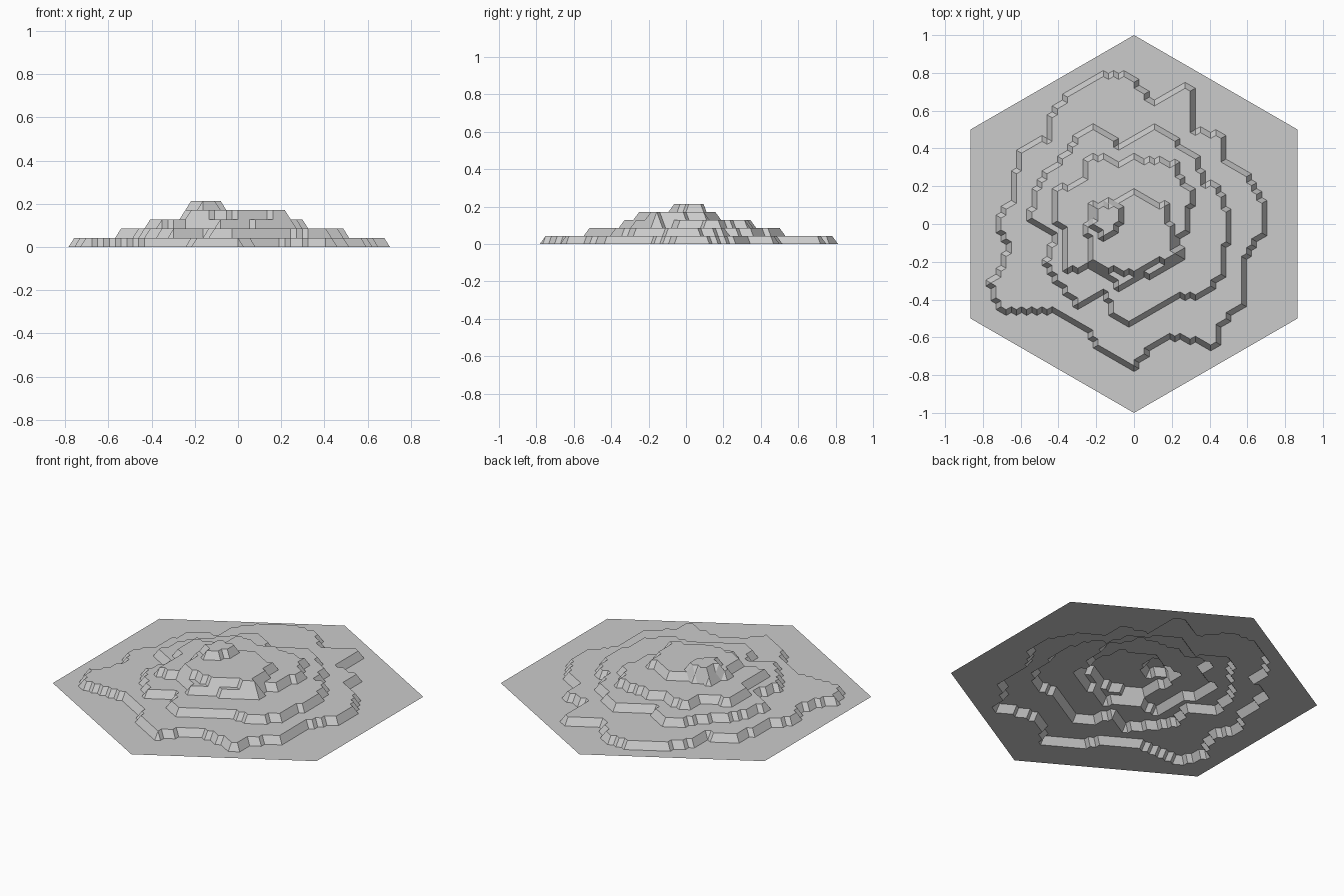
import bpy, bmesh

N = 32            # grid cells along each side of the hexagon
STEP = 0.0428     # height of one terrace
S3 = 3 ** 0.5 / 2

# Contour outlines, seen from above, one per terrace
foot = [(-.18, .79), (-.02, .79), (.10, .64), (.28, .75), (.31, .72), (.31, .50), (.46, .47),
        (.48, .34), (.58, .27), (.64, .21), (.70, .05), (.70, -.02), (.58, -.19), (.59, -.43),
        (.46, -.52), (.45, -.63), (.39, -.66), (.28, -.60), (.14, -.61), (.08, -.65), (0, -.77),
        (-.20, -.66), (-.23, -.58), (-.41, -.465), (-.70, -.455), (-.77, -.32), (-.72, -.28),
        (-.66, -.13), (-.74, 0), (-.64, .13), (-.62, .32), (-.58, .41), (-.46, .45),
        (-.42, .62), (-.31, .71)]
slope = [(-.22, .51), (-.08, .42), (0, .45), (.11, .53), (.22, .44), (.25, .38), (.34, .37),
         (.36, .22), (.45, .19), (.51, .03), (.51, -.10), (.48, -.13), (.47, -.28), (.33, -.39),
         (.25, -.38), (-.03, -.52), (-.11, -.49), (-.15, -.37), (-.30, -.43), (-.44, -.27),
         (-.47, -.20), (-.42, -.07), (-.56, .02), (-.51, .21), (-.34, .40), (-.30, .46)]
shoulder = [(-.27, .31), (-.23, .35), (-.15, .35), (-.07, .32), (0, .345), (.23, .32),
            (.25, .20), (.31, .18), (.27, -.05), (.21, -.10), (.25, -.13), (.25, -.20),
            (.10, -.26), (-.08, -.34), (-.15, -.27), (-.24, -.22), (-.36, -.26), (-.37, -.04),
            (-.42, .02), (-.42, .18), (-.27, .23)]
plateau = [(-.02, .18), (.11, .10), (.18, .10), (.20, -.08), (.22, -.16), (.06, -.24),
           (-.05, -.27), (-.22, -.21), (-.25, -.04), (-.23, .09), (-.13, .12), (-.06, .13)]
summit = [(-.21, .10), (-.12, .11), (-.055, .08), (-.09, -.02), (-.16, -.07), (-.22, -.02)]


def inside(x, y, outline):
    hit = False
    for (x1, y1), (x2, y2) in zip(outline, outline[1:] + outline[:1]):
        if (y1 > y) != (y2 > y) and x < x1 + (y - y1) * (x2 - x1) / (y2 - y1):
            hit = not hit
    return hit


# Hexagonal sheet on a triangular grid, each point lifted by the terraces it lies within
bm = bmesh.new()
grid = {}
for i in range(-N, N + 1):
    for j in range(-N, N + 1):
        if abs(i + j) <= N:
            x, y = i * S3 / N, (j + i / 2) / N
            level = sum(inside(x, y, c) for c in (foot, slope, shoulder, plateau, summit))
            grid[i, j] = bm.verts.new((x, y, level * STEP))
for i, j in grid:
    for tri in (((i, j), (i + 1, j), (i, j + 1)), ((i, j), (i + 1, j - 1), (i + 1, j))):
        if all(k in grid for k in tri):
            bm.faces.new([grid[k] for k in tri])

mesh = bpy.data.meshes.new("terraced_hill")
bm.to_mesh(mesh)
bm.free()
hill = bpy.data.objects.new("terraced_hill", mesh)
bpy.context.collection.objects.link(hill)
